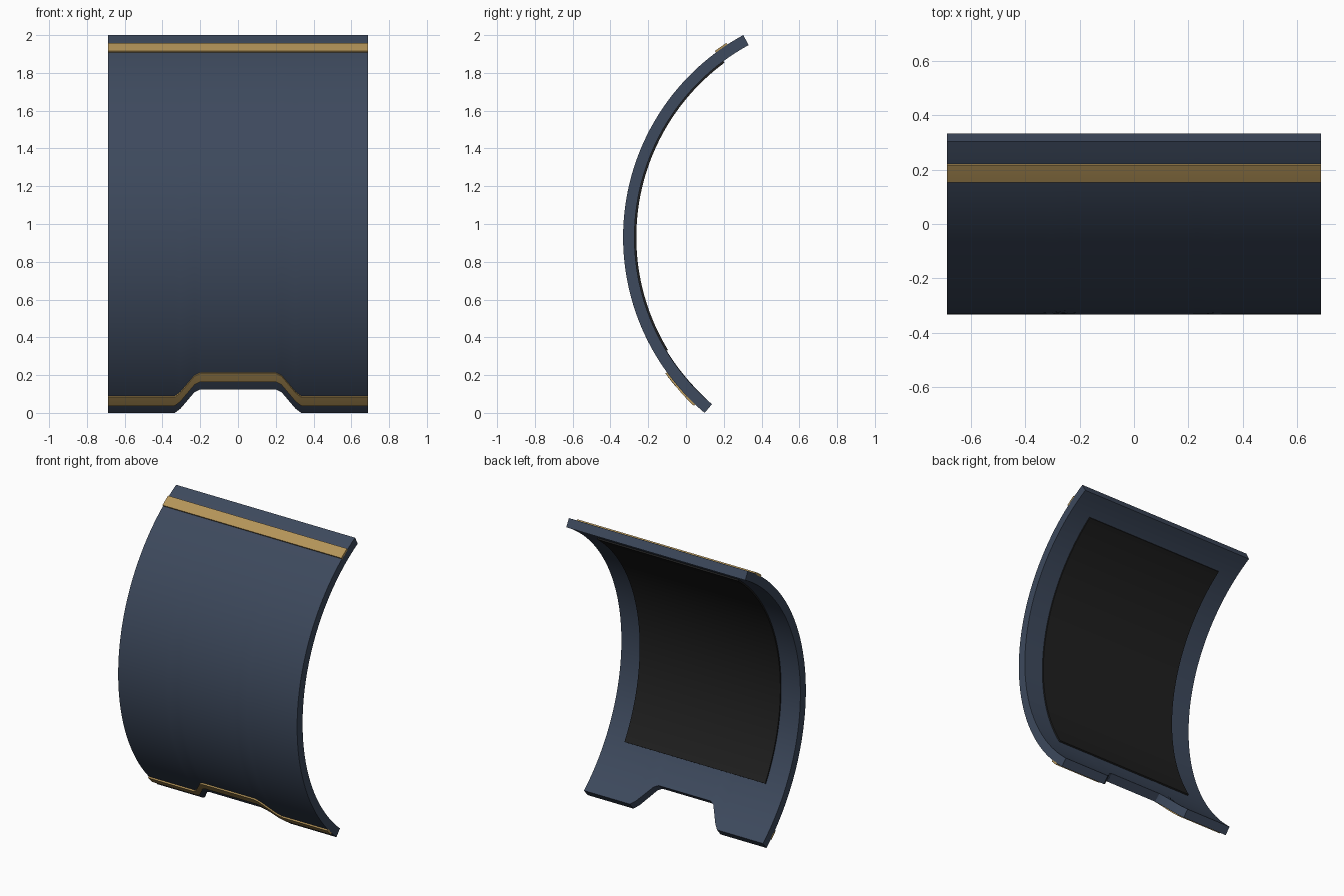
import bpy, bmesh, math

if "Cube" in bpy.data.objects:
    bpy.data.objects.remove(bpy.data.objects["Cube"])

# Arc of the curved plate in the y-z plane
CY, CZ, R = 0.885, 0.93, 1.218
RI = R - 0.06
HALF_W = 0.687

# Half profile of the lower edge with its notch: (x, z)
EDGE = [(0.2, 0.125), (0.23, 0.11), (0.305, 0.022), (0.335, 0.0), (HALF_W, 0.0)]
LOWER = [(-x, z) for x, z in reversed(EDGE)] + EDGE


def angle(z):
    return math.asin(max(-1, min(1, (z - CZ) / R)))


def material(name, rgb):
    m = bpy.data.materials.new(name)
    m.diffuse_color = (*rgb, 1)
    m.use_nodes = True
    m.node_tree.nodes["Principled BSDF"].inputs["Base Color"].default_value = m.diffuse_color
    return m


def curved_plate(name, columns, r_out, r_in, rows, mat):
    """Solid bent plate; columns are (x, low angle, high angle)."""
    bm = bmesh.new()
    n = len(columns)

    def layer(r):
        return [[bm.verts.new((x, CY - r * math.cos(a), CZ + r * math.sin(a)))
                 for a in (lo + (hi - lo) * j / rows for j in range(rows + 1))]
                for x, lo, hi in columns]

    outer, inner = layer(r_out), layer(r_in)
    for grid in (outer, inner):
        for i in range(n - 1):
            for j in range(rows):
                bm.faces.new((grid[i][j], grid[i + 1][j], grid[i + 1][j + 1], grid[i][j + 1]))
    for i in range(n - 1):
        for j in (0, rows):
            bm.faces.new((outer[i][j], outer[i + 1][j], inner[i + 1][j], inner[i][j]))
    for j in range(rows):
        for i in (0, n - 1):
            bm.faces.new((outer[i][j], outer[i][j + 1], inner[i][j + 1], inner[i][j]))
    bmesh.ops.recalc_face_normals(bm, faces=bm.faces)
    me = bpy.data.meshes.new(name)
    bm.to_mesh(me)
    bm.free()
    ob = bpy.data.objects.new(name, me)
    bpy.context.collection.objects.link(ob)
    me.materials.append(mat)
    bpy.ops.object.select_all(action='DESELECT')
    ob.select_set(True)
    bpy.context.view_layer.objects.active = ob
    bpy.ops.object.shade_smooth_by_angle(angle=math.radians(30))
    return ob


blue = material("blue_steel", (0.047, 0.067, 0.109))
gold = material("gold_trim", (0.46, 0.30, 0.10))
black = material("black_lining", (0.014, 0.014, 0.014))

# Main shell
curved_plate("shield_shell", [(x, angle(z), angle(2.0)) for x, z in LOWER],
             R, RI, 56, blue)

# Gold trim: straight band on top, notch-following band below
curved_plate("top_trim", [(x, math.radians(53.4), math.radians(56.9)) for x in (-HALF_W, HALF_W)],
             R + 0.01, R - 0.005, 4, gold)
curved_plate("bottom_trim", [(x, angle(z + 0.045), angle(z + 0.09)) for x, z in LOWER],
             R + 0.01, R - 0.005, 4, gold)

# Dark lining on the hollow side
curved_plate("inner_lining", [(x, math.radians(-31.3), math.radians(53.6)) for x in (-0.54, 0.54)],
             RI + 0.005, RI - 0.01, 48, black)
